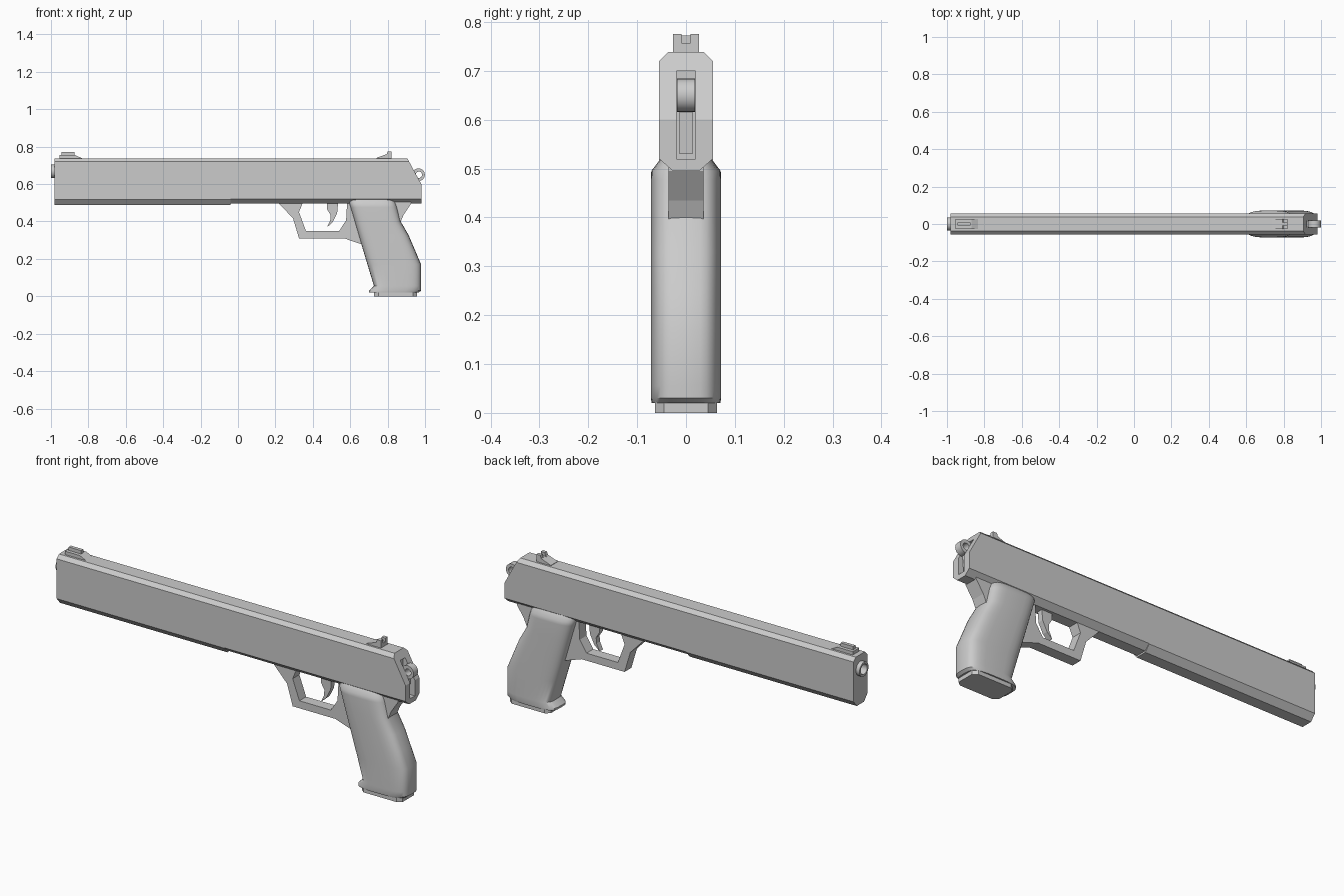
import bpy, bmesh, math
from mathutils import Vector

if "Cube" in bpy.data.objects:
    bpy.data.objects.remove(bpy.data.objects["Cube"])


def finish(name, bm, smooth=False):
    bmesh.ops.recalc_face_normals(bm, faces=bm.faces)
    me = bpy.data.meshes.new(name)
    bm.to_mesh(me)
    bm.free()
    ob = bpy.data.objects.new(name, me)
    bpy.context.collection.objects.link(ob)
    if smooth:
        bpy.ops.object.select_all(action='DESELECT')
        ob.select_set(True)
        bpy.context.view_layer.objects.active = ob
        bpy.ops.object.shade_smooth_by_angle(angle=math.radians(35))
    return ob


def loft(name, rings, smooth=False):
    """Skin a list of equal-length point rings and cap both ends."""
    bm = bmesh.new()
    rows = [[bm.verts.new(p) for p in r] for r in rings]
    n = len(rows[0])
    for a, b in zip(rows, rows[1:]):
        for i in range(n):
            j = (i + 1) % n
            bm.faces.new((a[i], a[j], b[j], b[i]))
    bm.faces.new(rows[0])
    bm.faces.new(rows[-1])
    return finish(name, bm, smooth)


def plate(name, pts, half, smooth=False):
    """Side profile (x, z) extruded evenly across y."""
    return loft(name, [[(x, y, z) for x, z in pts] for y in (-half, half)], smooth)


def section(name, pts, x0, x1):
    """Half cross-section (y, z) mirrored and extruded along x."""
    full = pts + [(-y, z) for y, z in reversed(pts)]
    return loft(name, [[(x, y, z) for y, z in full] for x in (x0, x1)])


def box(name, x0, x1, half, z0, z1):
    return plate(name, [(x0, z0), (x1, z0), (x1, z1), (x0, z1)], half)


def circle(cx, cz, r, n=24):
    return [(cx + r * math.cos(math.tau * i / n), cz + r * math.sin(math.tau * i / n)) for i in range(n)]


def rod(name, x0, x1, r, z):
    return loft(name, [[(x, y, h) for y, h in circle(0, z, r)] for x in (x0, x1)], True)


def cut(ob, cutter, keep=False):
    m = ob.modifiers.new("cut", 'BOOLEAN')
    m.operation, m.solver, m.object = 'DIFFERENCE', 'EXACT', cutter
    bpy.ops.object.select_all(action='DESELECT')
    bpy.context.view_layer.objects.active = ob
    ob.select_set(True)
    bpy.ops.object.modifier_apply(modifier=m.name)
    if not keep:
        bpy.data.objects.remove(cutter)


# Slide: long chamfered bar with a slanted rear
slide = section("slide", [(0.037, 0.738), (0.055, 0.72), (0.055, 0.52), (0.027, 0.495)], -0.98, 0.98)
bm = bmesh.new()
bm.from_mesh(slide.data)
res = bmesh.ops.bisect_plane(bm, geom=bm.verts[:] + bm.edges[:] + bm.faces[:],
                             plane_co=Vector((0.98, 0, 0.60)),
                             plane_no=Vector((0.138, 0, 0.075)), clear_outer=True)
bmesh.ops.holes_fill(bm, edges=[e for e in bm.edges if e.is_boundary])
bmesh.ops.recalc_face_normals(bm, faces=bm.faces)
bm.to_mesh(slide.data)
bm.free()
cut(slide, box("hammer_slot", 0.915, 1.05, 0.019, 0.52, 0.70))

# Deeper underside at the front
section("front_rail", [(0.055, 0.525), (0.055, 0.518), (0.029, 0.487)], -0.98, -0.04)

# Muzzle with bore running into the slide
muzzle = rod("muzzle", -1.0, -0.9, 0.036, 0.668)
bore = rod("bore", -1.1, -0.80, 0.026, 0.668)
cut(slide, bore, keep=True)
cut(muzzle, bore)

# Sights
plate("front_sight_base", [(-0.955, 0.73), (-0.955, 0.755), (-0.87, 0.755), (-0.835, 0.738), (-0.835, 0.73)], 0.026)
box("front_sight_blade", -0.945, -0.875, 0.009, 0.75, 0.772)
rear = plate("rear_sight", [(0.74, 0.73), (0.74, 0.74), (0.795, 0.76), (0.80, 0.775), (0.822, 0.775), (0.822, 0.73)], 0.027)
cut(rear, box("sight_notch", 0.7, 0.9, 0.009, 0.757, 0.8))

# Hammer: ring spur, arm and strut
hammer = plate("hammer_ring", circle(0.965, 0.65, 0.034), 0.018, True)
cut(hammer, plate("ring_hole", circle(0.967, 0.65, 0.017), 0.1))
plate("hammer_arm", [(0.915, 0.53), (0.955, 0.53), (0.962, 0.62), (0.94, 0.635), (0.915, 0.635)], 0.013)

# Trigger guard
guard = plate("trigger_guard", [(0.22, 0.505), (0.22, 0.495), (0.294, 0.417), (0.326, 0.31), (0.567, 0.31),
                                (0.66, 0.278), (0.72, 0.278), (0.72, 0.505)], 0.027)
cut(guard, plate("guard_opening", [(0.345, 0.496), (0.326, 0.45), (0.364, 0.348), (0.54, 0.348),
                                   (0.578, 0.406), (0.583, 0.496)], 0.1))

# Trigger
plate("trigger", [(0.476, 0.50), (0.535, 0.50), (0.53, 0.444), (0.505, 0.395), (0.476, 0.369),
                  (0.493, 0.405), (0.495, 0.435), (0.476, 0.465)], 0.014)

# Rear web between grip and slide
plate("grip_tang", [(0.78, 0.505), (0.78, 0.38), (0.868, 0.395), (0.885, 0.435), (0.925, 0.495), (0.925, 0.505)], 0.036)


# Grip: rounded sections (height, front, back, half width)
def oval(z, x0, x1, half, n=32, p=0.55):
    pts = []
    for i in range(n):
        c, s = math.cos(math.tau * i / n), math.sin(math.tau * i / n)
        pts.append(((x0 + x1) / 2 + (x1 - x0) / 2 * math.copysign(abs(c) ** p, c),
                    half * math.copysign(abs(s) ** p, s), z))
    return pts


levels = [(0.02, 0.70, 0.965, 0.070), (0.03, 0.70, 0.979, 0.072), (0.055, 0.727, 0.979, 0.072),
          (0.17, 0.692, 0.979, 0.072), (0.25, 0.668, 0.945, 0.072), (0.327, 0.645, 0.912, 0.072),
          (0.40, 0.624, 0.870, 0.072), (0.476, 0.601, 0.852, 0.072), (0.495, 0.595, 0.845, 0.071),
          (0.52, 0.588, 0.835, 0.052)]
loft("grip", [oval(*lv) for lv in levels], True)

# Magazine base plate with clipped corners
base = [(0.728, 0.045), (0.75, 0.063), (0.935, 0.063), (0.957, 0.045)]
base += [(x, -y) for x, y in reversed(base)]
loft("base_plate", [[(x, y, z) for x, y in base] for z in (0, 0.025)])
